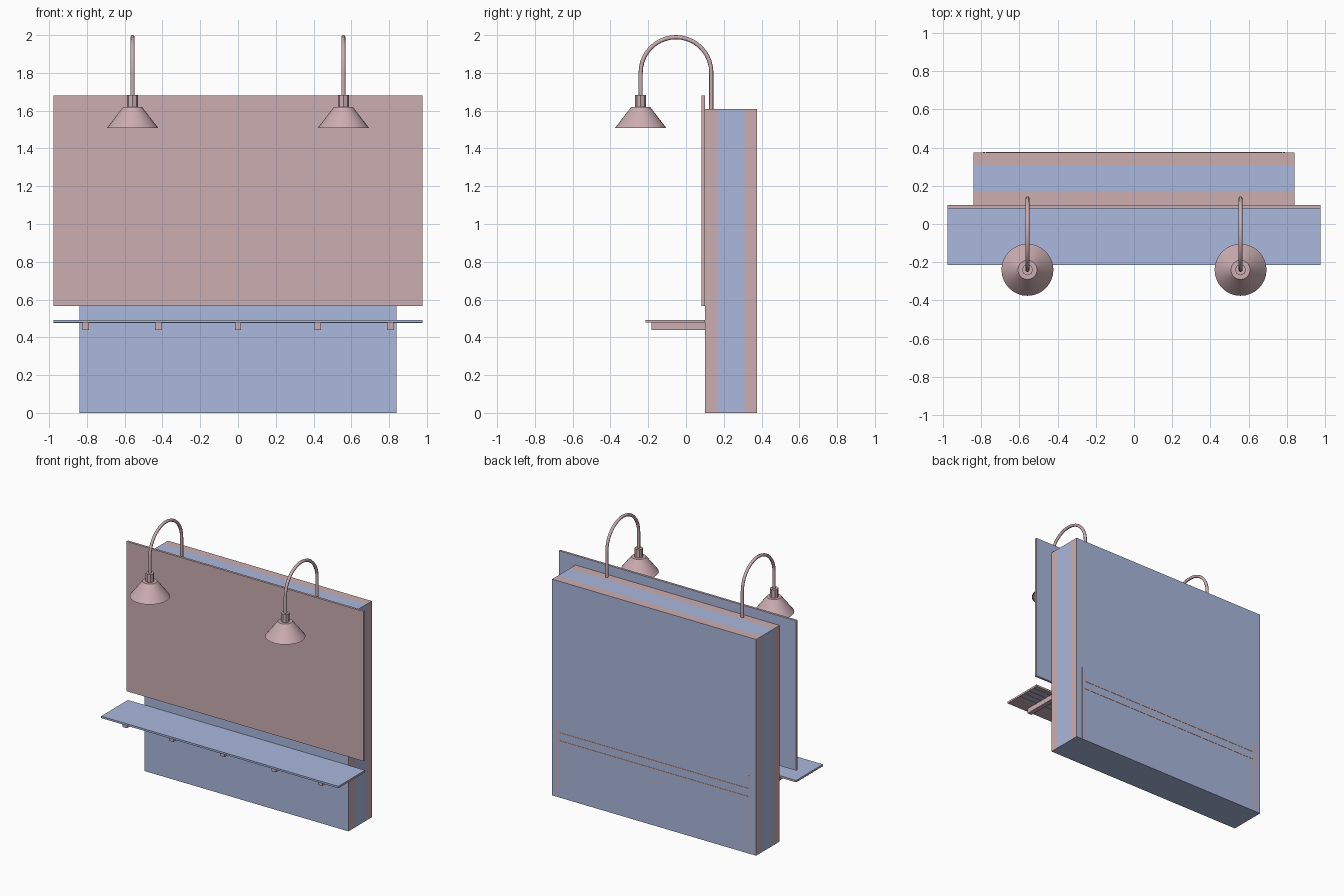
import bpy, bmesh, math

if "Cube" in bpy.data.objects:
    bpy.data.objects.remove(bpy.data.objects["Cube"])


def material(name, rgb):
    m = bpy.data.materials.new(name)
    m.diffuse_color = (*rgb, 1)
    m.use_nodes = True
    m.node_tree.nodes["Principled BSDF"].inputs["Base Color"].default_value = m.diffuse_color
    return m


PINK = material("dusty_pink", (0.60, 0.42, 0.44))
BLUE = material("soft_blue", (0.40, 0.48, 0.72))


def finish(name, bm, mats):
    me = bpy.data.meshes.new(name)
    bmesh.ops.recalc_face_normals(bm, faces=bm.faces)
    bm.to_mesh(me)
    bm.free()
    ob = bpy.data.objects.new(name, me)
    bpy.context.collection.objects.link(ob)
    for m in mats:
        me.materials.append(m)
    return ob


def box(name, x, y, z, mats, rule=None):
    """Box from (min, max) ranges; rule(normal) picks faces for the second material."""
    bm = bmesh.new()
    bmesh.ops.create_cube(bm, size=1)
    for v in bm.verts:
        v.co = [r[0] if c < 0 else r[1] for c, r in zip(v.co, (x, y, z))]
    bm.normal_update()
    for f in bm.faces:
        f.material_index = int(bool(rule and rule(f.normal)))
    return finish(name, bm, mats)


def lathe(name, profile, segs, loc, smooth):
    """Revolve a (radius, z) profile around the vertical axis."""
    bm = bmesh.new()
    rings = [[bm.verts.new((r * math.cos(math.tau * i / segs) + loc[0],
                            r * math.sin(math.tau * i / segs) + loc[1], z))
              for i in range(segs)] for r, z in profile]
    n = len(rings)
    for k in range(n):
        a, b = rings[k], rings[(k + 1) % n]
        for i in range(segs):
            j = (i + 1) % segs
            f = bm.faces.new((a[i], a[j], b[j], b[i]))
            f.smooth = smooth
    ob = finish(name, bm, [PINK])
    if smooth:
        ob.data.set_sharp_from_angle(angle=math.radians(30))
    return ob


# wall body: two outer layers around a blue core
W = 0.84
box("wall_front_layer", (-W, W), (0.10, 0.17), (0, 1.61), [PINK, BLUE],
    lambda n: n.y < -0.5 or n.z < -0.5)
box("wall_core", (-W, W), (0.17, 0.31), (0, 1.61), [BLUE])
box("wall_back_layer", (-W, W), (0.31, 0.375), (0, 1.61), [PINK, BLUE],
    lambda n: n.y > 0.5 or n.z < -0.5)

# thin seams on the back
for i, z in enumerate((0.42, 0.48)):
    box(f"back_rail_seam_{i}", (-0.775, 0.775), (0.374, 0.377), (z - 0.005, z + 0.005), [PINK])
for s in (-1, 1):
    box(f"back_post_seam_{s}", (s * 0.785 - 0.005, s * 0.785 + 0.005), (0.374, 0.377), (0.01, 0.58), [PINK])

# sign board, pink with a blue back
box("sign_board", (-0.977, 0.977), (0.082, 0.0995), (0.565, 1.68), [PINK, BLUE],
    lambda n: n.y > 0.5)

# counter shelf, blue top and front edge
box("counter_shelf", (-0.977, 0.977), (-0.215, 0.10), (0.478, 0.492), [PINK, BLUE],
    lambda n: n.z > 0.5 or n.y < -0.5)
for i in range(4):
    y = -0.10 + i * 0.05
    box(f"shelf_underside_strip_{i}", (-0.977, 0.977), (y, y + 0.018), (0.476, 0.479), [BLUE])

# shelf brackets
for i, x in enumerate((-0.805, -0.422, 0, 0.422, 0.805)):
    box(f"shelf_bracket_{i}", (x - 0.017, x + 0.017), (-0.182, 0.10), (0.44, 0.478), [PINK])

# gooseneck lamps
R, CY, CZ = 0.187, -0.053, 1.802
for s in (-1, 1):
    side = "left" if s < 0 else "right"
    x = s * 0.558
    pts = [(CY + R, 1.60)]
    pts += [(CY + R * math.cos(math.pi * i / 20), CZ + R * math.sin(math.pi * i / 20)) for i in range(21)]
    pts += [(CY - R, 1.66)]
    cu = bpy.data.curves.new(f"lamp_arm_{side}", "CURVE")
    cu.dimensions = "3D"
    cu.bevel_depth = 0.011
    cu.bevel_resolution = 2
    cu.use_fill_caps = True
    sp = cu.splines.new("POLY")
    sp.points.add(len(pts) - 1)
    for p, (y, z) in zip(sp.points, pts):
        p.co = (x, y, z, 1)
    cu.materials.append(PINK)
    arm = bpy.data.objects.new(f"lamp_arm_{side}", cu)
    bpy.context.collection.objects.link(arm)

    loc = (x, CY - R)
    lathe(f"lamp_collar_{side}", [(0.004, 1.615), (0.029, 1.615), (0.029, 1.682), (0.004, 1.682)], 8, loc, False)
    lathe(f"lamp_shade_{side}", [(0.004, 1.62), (0.05, 1.62), (0.136, 1.508),
                                 (0.130, 1.508), (0.046, 1.614), (0.004, 1.614)], 32, loc, True)
